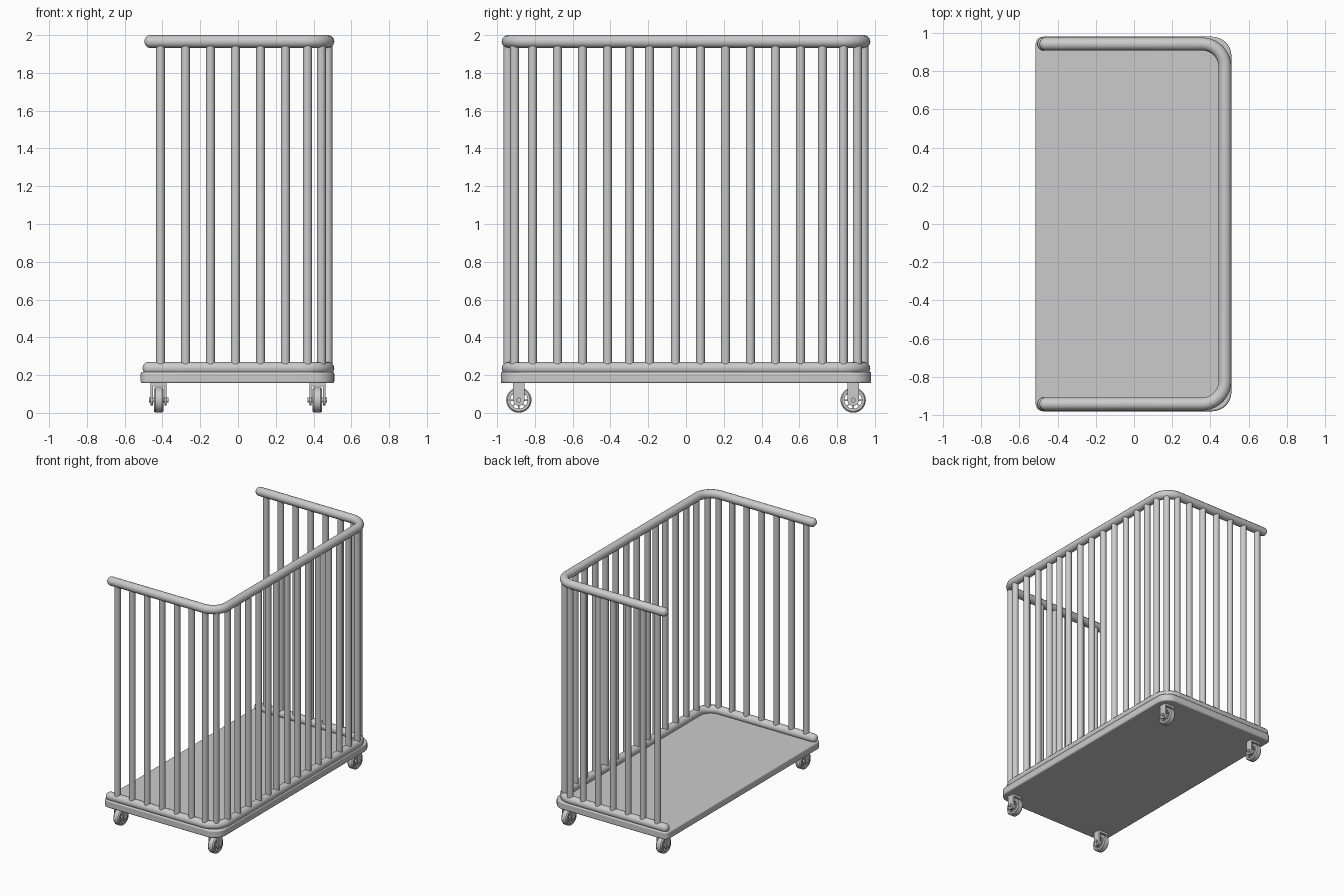
import bpy, bmesh, math
from mathutils import Matrix, Vector

if "Cube" in bpy.data.objects:
    bpy.data.objects.remove(bpy.data.objects["Cube"])

SIDE_X, SIDE_Y, BEND = 0.476, 0.942, 0.12   # rail centre line and bend radius
RAIL_R, BAR_R = 0.034, 0.024


def finish(name, bm, bevel=0):
    bmesh.ops.recalc_face_normals(bm, faces=bm.faces)
    me = bpy.data.meshes.new(name)
    bm.to_mesh(me)
    bm.free()
    ob = bpy.data.objects.new(name, me)
    bpy.context.collection.objects.link(ob)
    if bevel:
        m = ob.modifiers.new("bevel", 'BEVEL')
        m.width, m.segments, m.limit_method = bevel, 3, 'ANGLE'
        m.angle_limit = math.radians(50)
    smooth(ob)
    return ob


def smooth(ob):
    bpy.ops.object.select_all(action='DESELECT')
    ob.select_set(True)
    bpy.context.view_layer.objects.active = ob
    bpy.ops.object.shade_smooth_by_angle(angle=math.radians(35))


def arc(cx, cy, r, a0, a1, n=8):
    return [(cx + r * math.cos(math.radians(a0 + (a1 - a0) * i / n)),
             cy + r * math.sin(math.radians(a0 + (a1 - a0) * i / n))) for i in range(n + 1)]


def prism(bm, pts, depth):
    face = bm.faces.new([bm.verts.new(p) for p in pts])
    out = bmesh.ops.extrude_face_region(bm, geom=[face])['geom']
    bmesh.ops.translate(bm, vec=depth, verts=[v for v in out if isinstance(v, bmesh.types.BMVert)])


def cylinder(bm, r, h, mat, seg=20):
    bmesh.ops.create_cone(bm, cap_ends=True, segments=seg, radius1=r, radius2=r, depth=h, matrix=mat)


def rail(name, z, x_end):
    # U-shaped tube with domed ends
    dome = [(x_end + 0.03 * (1 - math.sin(t * math.pi / 10)),
             max(math.cos(t * math.pi / 10), 0.0)) for t in range(6)]
    dome = [(x_end + 0.03 * (1 - math.cos(a)), max(math.sin(a), 0.1))
            for a in [i * math.pi / 10 for i in range(6)]]
    path = [(x, -SIDE_Y, s) for x, s in dome]
    cx, cy = SIDE_X - BEND, SIDE_Y - BEND
    path += [(x, y, 1) for x, y in arc(cx, -cy, BEND, -90, 0, 10) + arc(cx, cy, BEND, 0, 90, 10)]
    path += [(x, SIDE_Y, s) for x, s in reversed(dome)]
    cu = bpy.data.curves.new(name, 'CURVE')
    cu.dimensions = '3D'
    cu.twist_mode = 'Z_UP'
    cu.bevel_depth, cu.bevel_resolution, cu.use_fill_caps = RAIL_R, 4, True
    sp = cu.splines.new('POLY')
    sp.points.add(len(path) - 1)
    for p, (x, y, s) in zip(sp.points, path):
        p.co, p.radius = (x, y, z, 1), s
    ob = bpy.data.objects.new(name, cu)
    bpy.context.collection.objects.link(ob)
    bpy.ops.object.select_all(action='DESELECT')
    ob.select_set(True)
    bpy.context.view_layer.objects.active = ob
    bpy.ops.object.convert(target='MESH')
    smooth(bpy.context.object)


# Deck board: wide corners at the closed side, tight at the open side
outline = (arc(0.41, -0.88, 0.1, -90, 0) + arc(0.41, 0.88, 0.1, 0, 90)
           + arc(-0.475, 0.94, 0.04, 90, 180, 5) + arc(-0.475, -0.94, 0.04, 180, 270, 5))
bm = bmesh.new()
prism(bm, [(x, y, 0.157) for x, y in outline], Vector((0, 0, 0.06)))
finish("deck", bm, 0.01)

# Rails
rail("bottom_rail", 0.236, -0.505)
rail("top_rail", 1.966, -0.495)

# Upright bars
bars = [(x, s * SIDE_Y) for s in (-1, 1)
        for x in (-0.41, -0.278, -0.146, -0.013, 0.119, 0.251, 0.368)]
bars += [(SIDE_X, y) for y in (-0.812, -0.68, -0.548, -0.415, -0.299, -0.193, -0.056,
                               0.077, 0.209, 0.341, 0.474, 0.606, 0.722, 0.833)]
bars += [(0.441, -0.907), (0.441, 0.907)]
bm = bmesh.new()
for x, y in bars:
    cylinder(bm, BAR_R, 1.72, Matrix.Translation((x, y, 1.1)), 16)
finish("upright_bars", bm)

# Casters
TURN = Matrix.Rotation(math.pi / 2, 4, 'Y')
WZ = 0.068
for sx in (-1, 1):
    for sy in (-1, 1):
        c = Vector((sx * 0.42, sy * 0.885, WZ))
        tag = ("left" if sx < 0 else "right") + ("_front" if sy < 0 else "_back")

        # Tyre: closed profile revolved around the axle
        bm = bmesh.new()
        prof = [(-0.026, 0.046), (-0.026, 0.06), (-0.018, 0.067),
                (0.018, 0.067), (0.026, 0.06), (0.026, 0.046)]
        n = 32
        rings = [[bm.verts.new(c + Vector((x, r * math.cos(2 * math.pi * i / n),
                  r * math.sin(2 * math.pi * i / n)))) for x, r in prof] for i in range(n)]
        for i in range(n):
            a, b = rings[i], rings[(i + 1) % n]
            for j in range(len(prof)):
                k = (j + 1) % len(prof)
                bm.faces.new((a[j], b[j], b[k], a[k]))
        # Hub and spokes
        cylinder(bm, 0.022, 0.05, Matrix.Translation(c) @ TURN)
        for i in range(8):
            m = Matrix.Translation(c) @ Matrix.Rotation(i * math.pi / 4, 4, 'X')
            bmesh.ops.create_cube(bm, size=1, matrix=m @ Matrix.Translation((0, 0, 0.034))
                                  @ Matrix.Diagonal((0.03, 0.008, 0.03, 1)))
        finish("caster_wheel_" + tag, bm)

        # Fork: two round-ended cheeks joined by a top bridge, plus axle
        bm = bmesh.new()
        cheek = arc(0, 0, 0.03, 180, 360) + [(0.03, 0.09), (-0.03, 0.09)]
        for x0 in (-0.042, 0.03):
            prism(bm, [c + Vector((x0, y, z)) for y, z in cheek], Vector((0.012, 0, 0)))
        bmesh.ops.create_cube(bm, size=1, matrix=Matrix.Translation(c + Vector((0, 0, 0.081)))
                              @ Matrix.Diagonal((0.084, 0.06, 0.018, 1)))
        cylinder(bm, 0.013, 0.104, Matrix.Translation(c) @ TURN, 16)
        finish("caster_fork_" + tag, bm)
